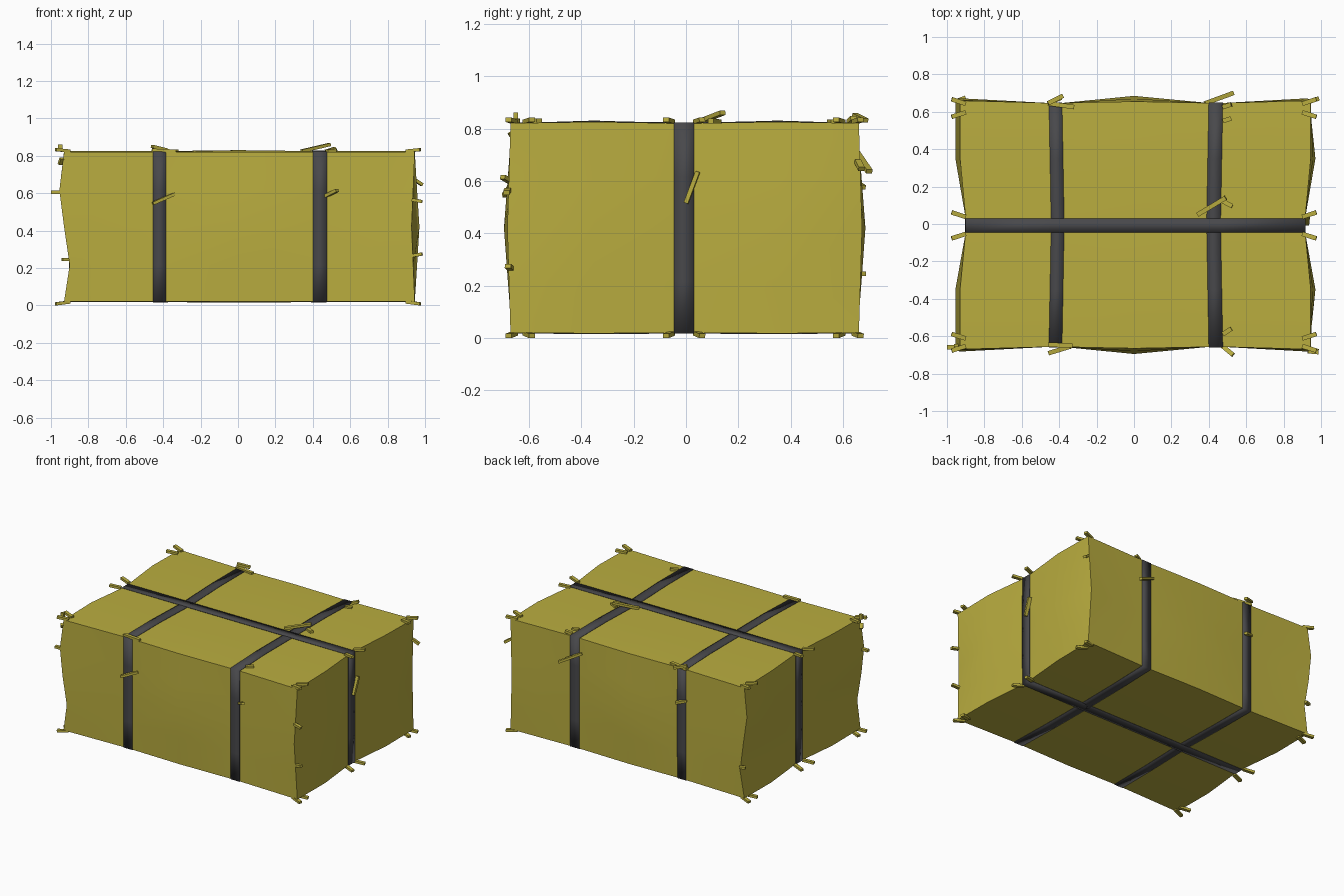
import bpy, bmesh
from math import radians
from mathutils import Vector

if "Cube" in bpy.data.objects:
    bpy.data.objects.remove(bpy.data.objects["Cube"])

def material(name, rgb):
    m = bpy.data.materials.new(name)
    m.diffuse_color = (*rgb, 1)
    m.use_nodes = True
    m.node_tree.nodes["Principled BSDF"].inputs["Base Color"].default_value = m.diffuse_color
    return m

HAY = material("hay", (0.49, 0.42, 0.05))
STRAP = material("strap", (0.065, 0.065, 0.07))

# Grid stations of the bale; strap edges are stations too
X = [-0.93, -0.455, -0.385, 0, 0.40, 0.475, 0.945]
Y = [-0.67, -0.35, -0.045, 0.03, 0.35, 0.66]
Z = [0.025, 0.22, 0.425, 0.62, 0.825]
N = (len(X) - 1, len(Y) - 1, len(Z) - 1)
CENTRE = Vector((0, 0, 0.425))

def warp(i, j, k):
    """Bulge the hay between the straps and pinch it under them."""
    x, y, z = X[i], Y[j], Z[k]
    mid = 1 - abs(k - 2) / 2
    px, py, pz = x, y, z
    if i in (0, N[0]):
        if j in (2, 3):
            px = -0.90 if i == 0 else 0.915
        elif i == 0:
            px += (0, 0.03, 0.0, -0.025, 0)[k]
        else:
            px += 0.025 * mid if j in (1, 4) else -0.017 * mid
    else:
        px += (0.012 if x < 0 else -0.012 if x > 0 else 0) * (1 - abs(y) / 0.67)
    if j in (0, N[1]):
        s = -1 if j == 0 else 1
        if i == 3:
            py += s * (-0.005 + 0.03 * mid)
        elif i in (0, N[0]):
            py += s * 0.012 * mid
        else:
            py -= s * 0.013
    if k in (0, N[2]) and j in (1, 4):
        pz += (0.010 if i == 3 else 0.005) * (1 if k else -0.5)
    return Vector((px, py, pz))

def add_object(name, bm, mat):
    me = bpy.data.meshes.new(name)
    bm.to_mesh(me)
    bm.free()
    ob = bpy.data.objects.new(name, me)
    bpy.context.collection.objects.link(ob)
    me.materials.append(mat)
    return ob

def shell(name, mat, keep):
    """Outer quads of the warped grid for which keep(axis, cell) is true."""
    bm, verts = bmesh.new(), {}
    for axis in range(3):
        u, v = [a for a in range(3) if a != axis]
        for side in (0, N[axis]):
            for a in range(N[u]):
                for b in range(N[v]):
                    cell = {axis: None, u: a, v: b}
                    if not keep(axis, cell):
                        continue
                    quad = []
                    for da, db in ((0, 0), (1, 0), (1, 1), (0, 1)):
                        idx = [0, 0, 0]
                        idx[axis], idx[u], idx[v] = side, a + da, b + db
                        idx = tuple(idx)
                        if idx not in verts:
                            verts[idx] = bm.verts.new(warp(*idx))
                        quad.append(verts[idx])
                    f = bm.faces.new(quad)
                    f.normal_update()
                    if f.normal.dot(f.calc_center_median() - CENTRE) < 0:
                        f.normal_flip()
    ob = add_object(name, bm, mat)
    bpy.ops.object.select_all(action='DESELECT')
    ob.select_set(True)
    bpy.context.view_layer.objects.active = ob
    bpy.ops.object.shade_smooth_by_angle(angle=radians(30))
    return ob

# Bale and the three straps wrapped round it
shell("hay_bale", HAY, lambda axis, c: True)
straps = (
    shell("left_strap", STRAP, lambda axis, c: axis != 0 and c[0] == 1),
    shell("right_strap", STRAP, lambda axis, c: axis != 0 and c[0] == 4),
    shell("long_strap", STRAP, lambda axis, c: axis != 1 and c[1] == 2),
)
for s in straps:
    mod = s.modifiers.new("thickness", 'SOLIDIFY')
    mod.thickness, mod.offset = 0.003, 1

# Loose straws: thin bars between two points
straw_bm = bmesh.new()

def straw(p, q, w=0.024):
    p, q = Vector(p), Vector(q)
    d = q - p
    m = d.to_track_quat('Z', 'Y').to_matrix().to_4x4()
    m.translation = (p + q) / 2
    r = bmesh.ops.create_cube(straw_bm, size=1)
    bmesh.ops.scale(straw_bm, vec=(w, w * 0.7, d.length), verts=r["verts"])
    bmesh.ops.transform(straw_bm, matrix=m, verts=r["verts"])

# Straws along the top and bottom of both ends
for sx in (-1, 1):
    for n, y in enumerate((-0.665, -0.6, -0.065, 0.05, 0.585, 0.655)):
        tilt = 0.012 if n % 2 else -0.012
        for z, dz in ((0.83, 0.008), (0.023, -0.010)):
            straw((sx * 0.90, y - tilt, z), (sx * 0.975, y + tilt, z + dz))

# Straws caught under the straps and on the faces
stray = [
    (0.34, 0.05, 0.83, 0.49, 0.14, 0.865), (0.47, 0.125, 0.83, 0.525, 0.095, 0.835),
    (-0.46, 0.645, 0.855, -0.38, 0.685, 0.835), (-0.46, 0.645, 0.83, -0.32, 0.625, 0.83),
    (0.38, 0.645, 0.72, 0.53, 0.70, 0.64), (0.475, 0.625, 0.83, 0.52, 0.64, 0.845),
    (0.475, 0.55, 0.83, 0.52, 0.565, 0.83), (0.475, -0.59, 0.83, 0.52, -0.56, 0.835),
    (-0.46, -0.645, 0.835, -0.33, -0.65, 0.83), (-0.455, -0.69, 0.55, -0.34, -0.655, 0.60),
    (0.47, -0.65, 0.59, 0.53, -0.70, 0.62), (0.925, 0.0, 0.52, 0.93, 0.045, 0.64),
    (-1.0, -0.66, 0.61, -0.93, -0.66, 0.61), (-0.95, -0.65, 0.76, -0.94, -0.67, 0.79),
    (0.93, -0.68, 0.57, 0.985, -0.685, 0.56), (0.93, -0.67, 0.27, 0.985, -0.68, 0.28),
    (0.94, 0.655, 0.68, 0.985, 0.67, 0.65), (-0.46, 0.645, 0.60, -0.39, 0.675, 0.58),
    (-0.94, 0.66, 0.25, -0.90, 0.675, 0.25), (-0.95, -0.65, 0.83, -0.95, -0.65, 0.865),
]
for s in stray:
    straw(s[:3], s[3:])
add_object("loose_straws", straw_bm, HAY)

# Rest the lowest straws on the ground
lift = min(v.co.z for v in bpy.data.objects["loose_straws"].data.vertices)
for ob in bpy.data.objects:
    ob.location.z -= lift
